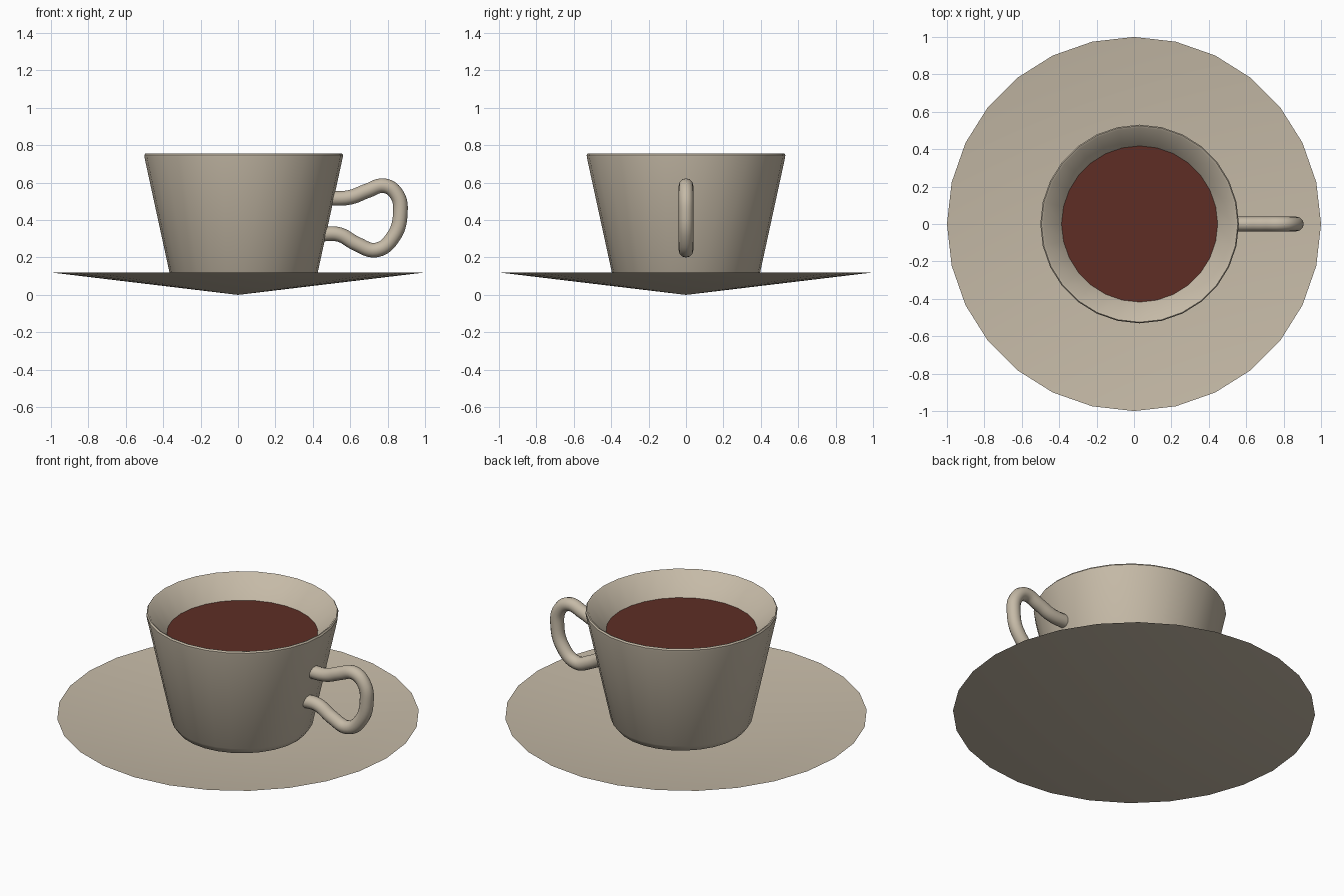
import bpy, bmesh, math

if "Cube" in bpy.data.objects:
    bpy.data.objects.remove(bpy.data.objects["Cube"])

CX = 0.03  # cup axis offset from the saucer centre


def material(name, rgb):
    m = bpy.data.materials.new(name)
    m.diffuse_color = (*rgb, 1.0)
    m.use_nodes = True
    m.node_tree.nodes["Principled BSDF"].inputs["Base Color"].default_value = m.diffuse_color
    return m


beige = material("beige ceramic", (0.56, 0.49, 0.385))
brown = material("brown tea", (0.112, 0.027, 0.018))


def lathe(name, profile, sides, mat, x=0.0, closed_angle=35):
    """Spin (radius, z) points about z; radius 0 makes a pole."""
    bm = bmesh.new()
    rings = []
    for r, z in profile:
        if r == 0:
            rings.append([bm.verts.new((x, 0, z))] * sides)
        else:
            rings.append([bm.verts.new((x + r * math.cos(2 * math.pi * i / sides),
                                        r * math.sin(2 * math.pi * i / sides), z))
                          for i in range(sides)])
    for a, b in zip(rings, rings[1:]):
        for i in range(sides):
            j = (i + 1) % sides
            quad = []
            for v in (a[i], a[j], b[j], b[i]):
                if v not in quad:
                    quad.append(v)
            bm.faces.new(quad)
    me = bpy.data.meshes.new(name)
    bm.to_mesh(me)
    bm.free()
    me.materials.append(mat)
    ob = bpy.data.objects.new(name, me)
    bpy.context.collection.objects.link(ob)
    bpy.ops.object.select_all(action='DESELECT')
    ob.select_set(True)
    bpy.context.view_layer.objects.active = ob
    bpy.ops.object.shade_smooth_by_angle(angle=math.radians(closed_angle))
    return ob


# Saucer: shallow open cone standing on its point (profile from rim in = faces up)
lathe("saucer", [(1.0, 0.12), (0, 0.0)][::-1], 28, beige).data.flip_normals()

# Cup: rounded foot, tapered wall, soft rim, conical inside
lathe("cup", [(0, 0.045), (0.32, 0.045), (0.365, 0.062), (0.392, 0.10),
              (0.53, 0.735), (0.531, 0.748), (0.525, 0.757), (0.515, 0.753),
              (0.415, 0.627), (0, 0.14)], 28, beige, CX)

# Tea surface
lathe("tea", [(0.418, 0.63), (0, 0.63)], 48, brown, CX)

# Handle: round tube swept along a looping path
path = [(0.44, 0.325), (0.54, 0.323), (0.635, 0.272), (0.74, 0.24), (0.83, 0.31),
        (0.868, 0.44), (0.85, 0.535), (0.785, 0.583), (0.69, 0.556),
        (0.60, 0.522), (0.47, 0.515)]
cu = bpy.data.curves.new("handle", 'CURVE')
cu.dimensions = '3D'
cu.bevel_depth = 0.039
cu.bevel_resolution = 4
cu.resolution_u = 6
cu.use_fill_caps = True
sp = cu.splines.new('BEZIER')
sp.bezier_points.add(len(path) - 1)
for p, (x, z) in zip(sp.bezier_points, path):
    p.co = (x, 0, z)
    p.handle_left_type = p.handle_right_type = 'AUTO'
cu.materials.append(beige)
handle = bpy.data.objects.new("handle", cu)
bpy.context.collection.objects.link(handle)
bpy.ops.object.select_all(action='DESELECT')
handle.select_set(True)
bpy.context.view_layer.objects.active = handle
bpy.ops.object.convert(target='MESH')
bpy.ops.object.shade_smooth_by_angle(angle=math.radians(40))
